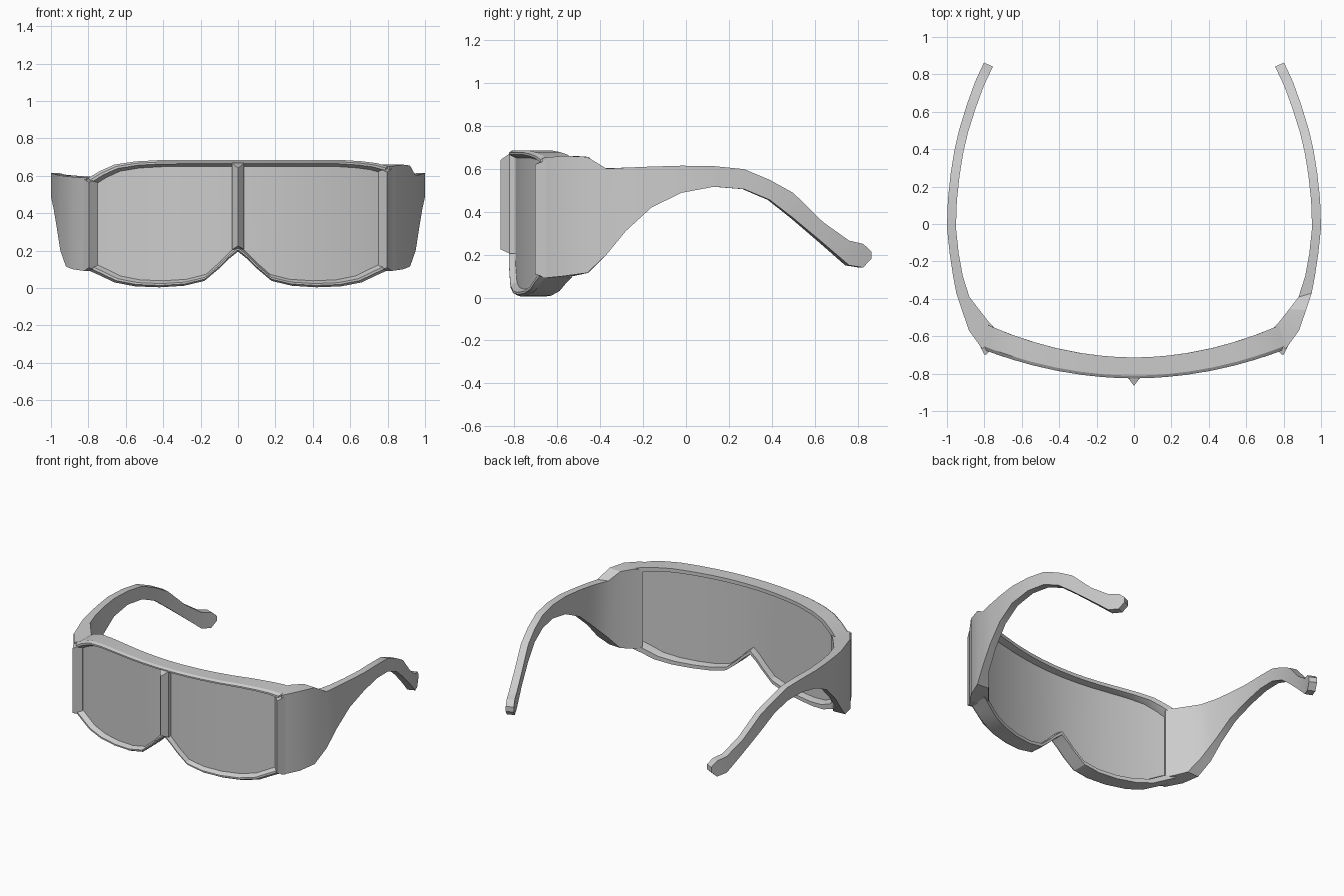
import bpy, bmesh

if "Cube" in bpy.data.objects:
    bpy.data.objects.remove(bpy.data.objects["Cube"])

def loft(name, rings, loop=False):
    """Skin equal-sized closed rings; loop joins last to first, otherwise cap both ends."""
    bm = bmesh.new()
    vs = [[bm.verts.new(p) for p in r] for r in rings]
    n = len(vs[0])
    pairs = list(zip(vs, vs[1:])) + ([(vs[-1], vs[0])] if loop else [])
    for a, b in pairs:
        for i in range(n):
            j = (i + 1) % n
            bm.faces.new((a[i], a[j], b[j], b[i]))
    if not loop:
        bm.faces.new(vs[0])
        bm.faces.new(vs[-1])
    bmesh.ops.recalc_face_normals(bm, faces=bm.faces)
    me = bpy.data.meshes.new(name)
    bm.to_mesh(me)
    bm.free()
    ob = bpy.data.objects.new(name, me)
    bpy.context.collection.objects.link(ob)
    bpy.ops.object.select_all(action='DESELECT')
    ob.select_set(True)
    bpy.context.view_layer.objects.active = ob
    bpy.ops.object.shade_smooth_by_angle(angle=0.4)
    return ob

# Front outline columns: x, bottom z, top z on the left, top z on the right
HALF = [(0, .195, .685, .685), (.05, .155, .685, .685), (.1, .105, .685, .685),
        (.18, .038, .685, .685), (.29, .012, .685, .685), (.42, .004, .684, .685),
        (.55, .009, .677, .685), (.66, .03, .66, .678), (.74, .068, .625, .668),
        (.80, .095, .588, .652)]
COLS = [(-x, b, l) for x, b, l, r in HALF[:0:-1]] + [(x, b, r) for x, b, l, r in HALF]

def wrap(x, z, d):
    """Bend a front-view point onto the curved front, d behind the outer surface."""
    return (x, -.825 + .237 * x * x + d * (1 + .42 * x * x), z)

def inset(o, d):
    s = 1 - o * 1.3
    top = [wrap(x * s, t - o, d) for x, b, t in COLS]
    bot = [wrap(x * s, b + o, d) for x, b, t in COLS]
    return top, bot

# Rim: section profile (inset, depth) swept round the outline
section = [(.01, 0), (0, .015), (0, .112), (.025, .112), (.035, .075), (.035, .03), (.02, 0)]
rings = []
for o, d in section:
    top, bot = inset(o, d)
    rings.append(top + bot[::-1])
loft("rim", rings, loop=True)

# Lens: thin curved panel inside the rim
ft, fb = inset(.033, .03)
bt, bb = inset(.033, .07)
loft("lens", list(zip(ft, bt, bb, fb)))

# Centre bar: triangular ridge over the nose
loft("centre_bar", [[(-.033, -.79, z0), (-.033, -.822, z0), (0, -.865, z1), (.033, -.822, z0), (.033, -.79, z0)]
                    for z0, z1 in ((.205, .225), (.67, .64))])

# Temples: y, outer x, inner (x, y) or None for constant thickness, bottom z, top z
ARM = [(-.67, .81, (.735, -.565), .09, .65), (-.57, .882, (.775, -.525), .10, .66),
       (-.46, .92, (.83, -.455), .115, .655), (-.37, .95, (.88, -.39), .20, .60),
       (-.28, .967, (.915, -.28), .31, .605), (-.16, .985, None, .42, .61),
       (-.02, 1, None, .488, .614), (.13, .995, None, .516, .612),
       (.27, .98, None, .505, .598), (.39, .961, None, .455, .548),
       (.50, .936, None, .37, .487), (.64, .893, None, .253, .35),
       (.76, .85, None, .15, .265), (.825, .82, None, .14, .25), (.863, .802, None, .18, .215)]
for side, label in ((1, "right"), (-1, "left")):
    rings = []
    for k, (y, x, inner, b, t) in enumerate(ARM):
        if side < 0 and k < 4:
            t = .59 + .004 * k
        xi, yi = inner or (x - .048, y - max(0, y) * .025)
        rings.append([(side * x, y, b), (side * x, y, t), (side * xi, yi, t), (side * xi, yi, b)])
    loft(label + "_temple", rings)

    # Corner post: small ridge where lens and temple meet
    top = .64 if side > 0 else .585
    plan = [(.75, -.66, 0), (.797, -.703, .02), (.825, -.65, 0), (.775, -.59, 0)]
    loft(label + "_corner_post", [[(side * x, y, z + s * c) for x, y, c in plan]
                                  for z, s in ((.09, 1), (top, -1))])
